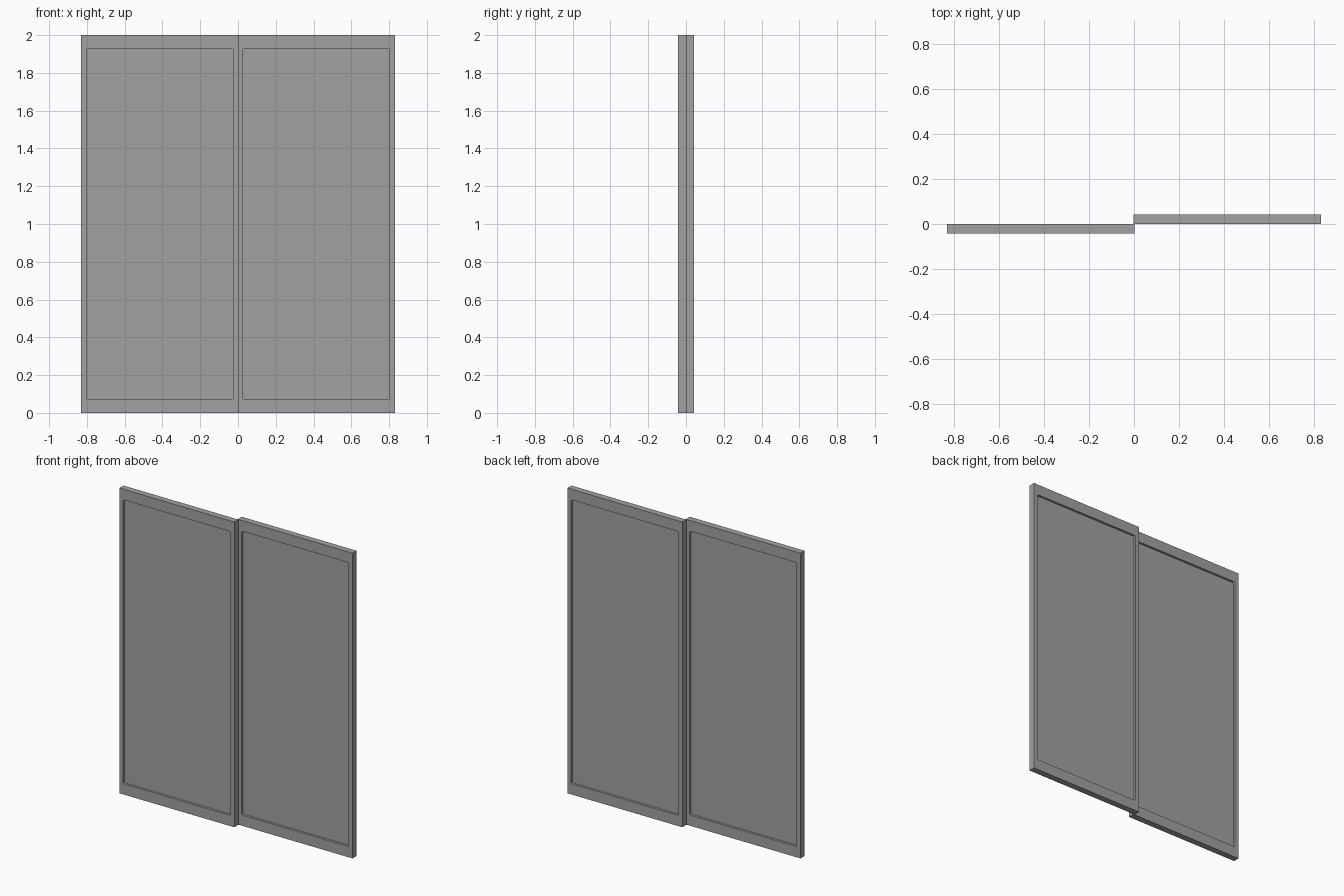
import bpy, bmesh, math
from mathutils import Vector

cube = bpy.data.objects.get("Cube")
if cube:
    bpy.data.objects.remove(cube, do_unlink=True)

# One neutral grey for frames and panels
grey = bpy.data.materials.new("neutral grey")
grey.use_nodes = True
colour = (0.36, 0.36, 0.36, 1)
grey.diffuse_color = colour
grey.node_tree.nodes["Principled BSDF"].inputs["Base Color"].default_value = colour

WIDTH, HEIGHT, DEPTH = 0.833, 2.0, 0.042   # one door leaf
STILE, RAIL = 0.028, 0.07                  # frame border widths
RADIUS, STEPS = 0.01, 4                    # opening corner rounding
PANEL_DEPTH = 0.012


def opening_corners():
    """Rounded corners of the opening, one list of points per corner."""
    w, h = WIDTH / 2 - STILE - RADIUS, HEIGHT / 2 - RAIL - RADIUS
    corners = []
    for i, (sx, sz) in enumerate([(1, 1), (-1, 1), (-1, -1), (1, -1)]):
        arc = [math.radians(90 * (i + s / STEPS)) for s in range(STEPS + 1)]
        corners.append([(sx * w + RADIUS * math.cos(a),
                         sz * h + RADIUS * math.sin(a)) for a in arc])
    return corners


def finish(bm, name, depth, centre):
    """Thicken flat faces along y and make an object at the centre."""
    flat = bm.faces[:]
    out = bmesh.ops.extrude_face_region(bm, geom=flat, use_keep_orig=True)
    moved = [v for v in out["geom"] if isinstance(v, bmesh.types.BMVert)]
    bmesh.ops.translate(bm, verts=moved, vec=(0, depth, 0))
    bmesh.ops.translate(bm, verts=bm.verts, vec=Vector(centre) - Vector((0, depth / 2, 0)))
    bmesh.ops.recalc_face_normals(bm, faces=bm.faces)
    mesh = bpy.data.meshes.new(name)
    bm.to_mesh(mesh)
    bm.free()
    mesh.materials.append(grey)
    obj = bpy.data.objects.new(name, mesh)
    bpy.context.collection.objects.link(obj)


def door(side, centre):
    # Frame: a fan at each rounded corner and a strip along each side
    bm = bmesh.new()
    outer = [bm.verts.new((sx * WIDTH / 2, 0, sz * HEIGHT / 2))
             for sx, sz in [(1, 1), (-1, 1), (-1, -1), (1, -1)]]
    inner = [[bm.verts.new((x, 0, z)) for x, z in c] for c in opening_corners()]
    for i in range(4):
        j = (i + 1) % 4
        for a, b in zip(inner[i], inner[i][1:]):
            bm.faces.new((outer[i], b, a))
        bm.faces.new((outer[i], outer[j], inner[j][0], inner[i][-1]))
    finish(bm, side + "_door_frame", DEPTH, centre)

    # Recessed panel filling the opening, set back on both faces
    bm = bmesh.new()
    bm.faces.new([bm.verts.new((x, 0, z)) for c in opening_corners() for x, z in c])
    finish(bm, side + "_door_panel", PANEL_DEPTH, centre)


# Two sliding leaves, slightly overlapping on neighbouring tracks
for side, s in (("right", -1), ("left", 1)):
    door(side, (s * (0.83 - WIDTH / 2), s * (DEPTH / 2 + 0.001), HEIGHT / 2))
